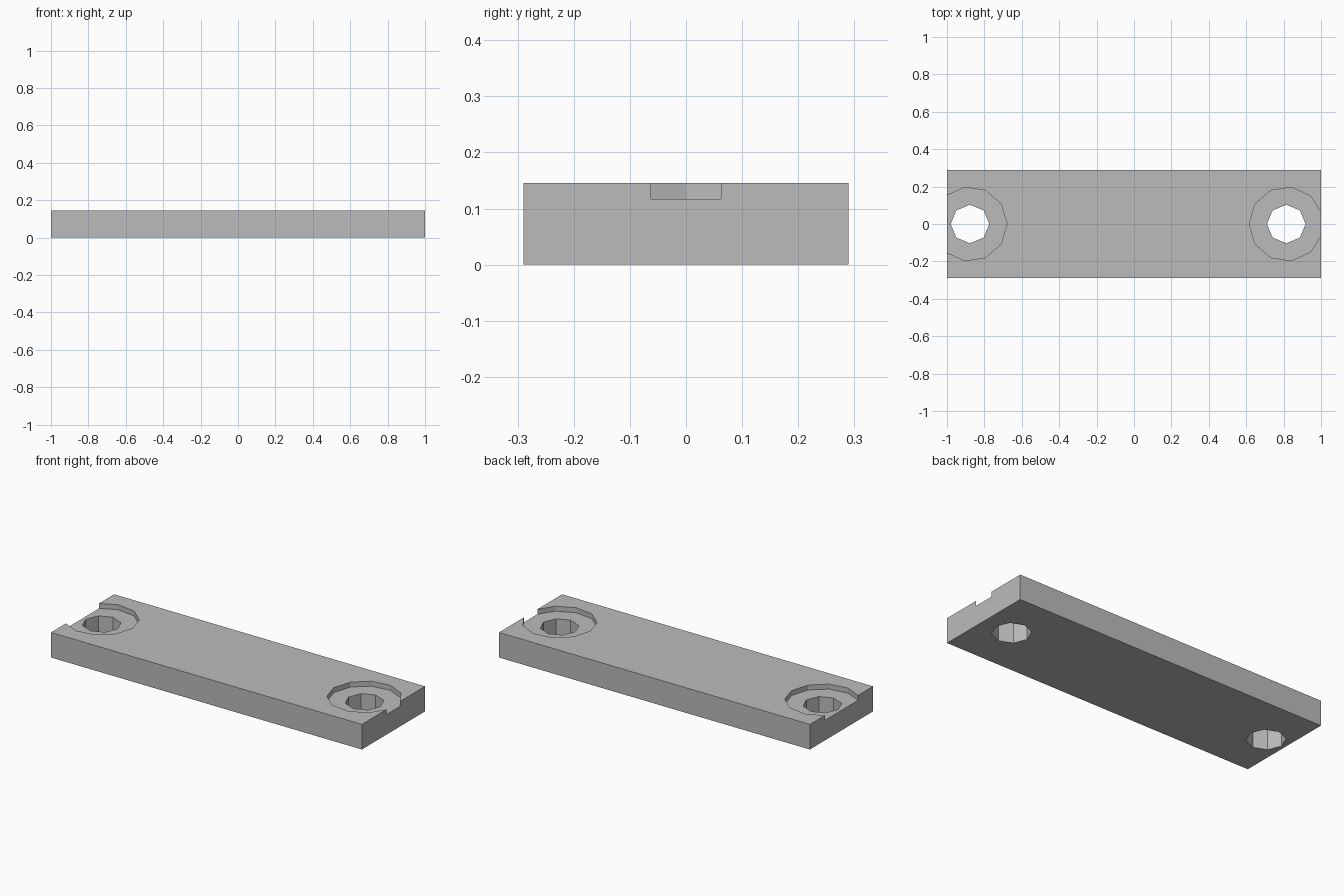
import bpy
from math import pi

cube = bpy.data.objects.get("Cube")
if cube:
    bpy.data.objects.remove(cube, do_unlink=True)

LENGTH, WIDTH, HEIGHT = 2.0, 0.58, 0.146
POCKET_FLOOR = 0.117

grey = bpy.data.materials.new("plain grey")
grey.use_nodes = True
color = (0.5, 0.5, 0.5, 1)
grey.diffuse_color = color
grey.node_tree.nodes["Principled BSDF"].inputs["Base Color"].default_value = color

# Flat rectangular bar
bpy.ops.mesh.primitive_cube_add(size=1, location=(0, 0, HEIGHT / 2))
bar = bpy.context.object
bar.name = "mounting_bar"
bar.scale = (LENGTH, WIDTH, HEIGHT)
bpy.ops.object.transform_apply(location=True, scale=True)
bar.data.materials.append(grey)


def cut(name, x, radius, sides, bottom, turn):
    """Subtract an upright prism, with one corner pointing along the turn angle."""
    top = HEIGHT + 0.1
    bpy.ops.mesh.primitive_cylinder_add(
        vertices=sides, radius=radius, depth=top - bottom,
        location=(x, 0, (top + bottom) / 2), rotation=(0, 0, turn - pi / 2))
    cutter = bpy.context.object
    cutter.name = name
    cutter.data.materials.append(grey)
    cutter.hide_render = True
    mod = bar.modifiers.new(name, "BOOLEAN")
    mod.operation = "DIFFERENCE"
    mod.solver = "EXACT"
    mod.object = cutter
    bpy.context.view_layer.objects.active = bar
    bpy.ops.object.modifier_apply(modifier=mod.name)
    bpy.data.objects.remove(cutter, do_unlink=True)


# Screw holes with shallow pockets that break out through the bar ends
for side, x, turn in (("left", 0.814, pi), ("right", -0.877, 0)):
    cut(side + "_pocket", x, 0.198, 11, POCKET_FLOOR, turn)
    cut(side + "_hole", x, 0.103, 8, -0.1, turn)
